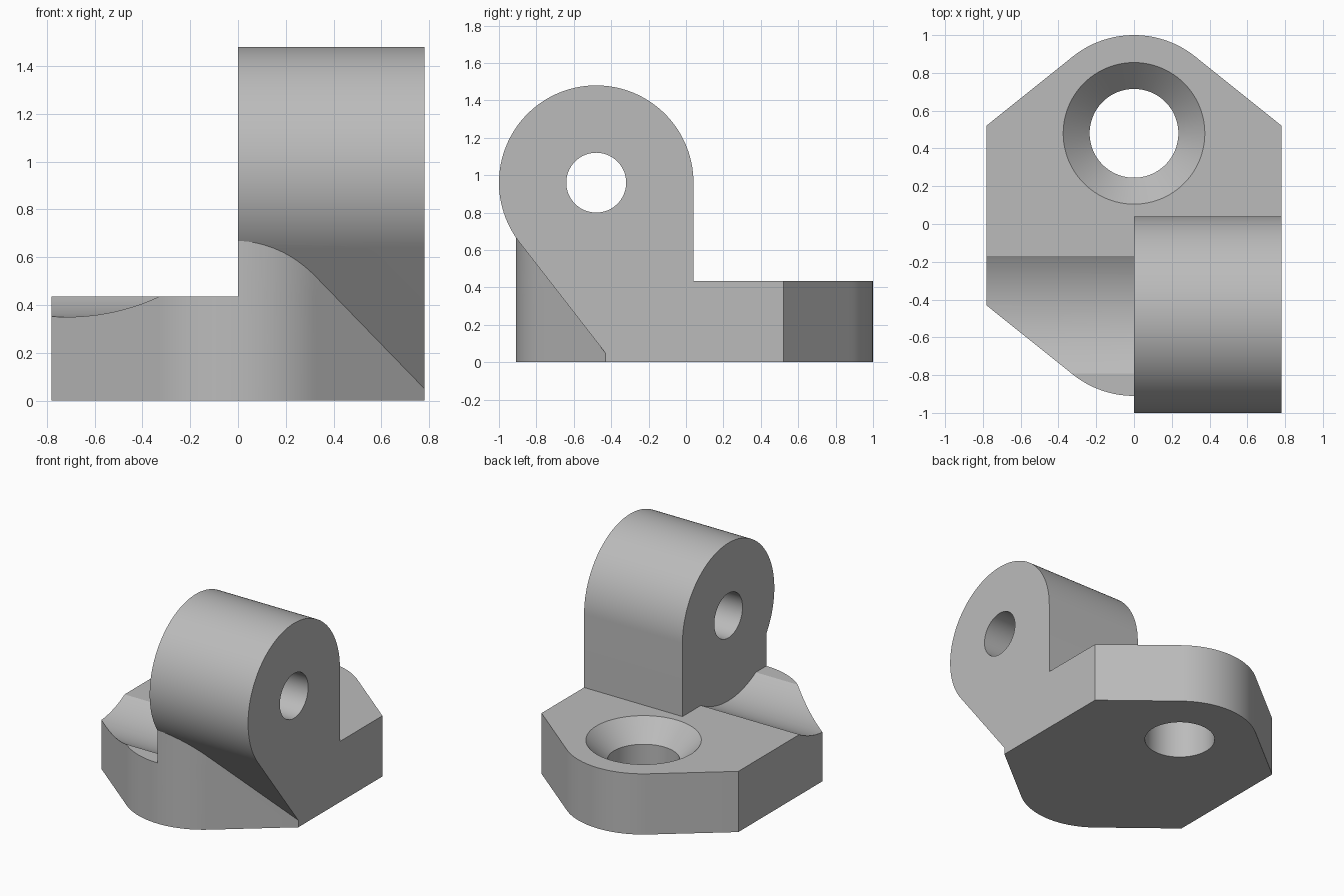
import bpy, bmesh
from math import sin, cos, radians, atan2, degrees
from mathutils import Vector

cube = bpy.data.objects.get("Cube")
if cube:
    bpy.data.objects.remove(cube, do_unlink=True)

# Main dimensions
HALF_W, R = 0.78, 0.52          # half width, common corner radius
PLATE_H = 0.435
BACK_Y, FRONT_Y = 0.48, -0.39   # centres of the rounded plate ends
PIN_Y, PIN_Z = -0.48, 0.96      # hinge axis
TILT = degrees(atan2(0.625, 0.78))

grey = bpy.data.materials.new("plain grey")
grey.use_nodes = True
COLOUR = (0.5, 0.5, 0.5, 1)
grey.diffuse_color = COLOUR
grey.node_tree.nodes["Principled BSDF"].inputs["Base Color"].default_value = COLOUR


def arc(cx, cy, r, start, end, steps):
    angles = [radians(start + (end - start) * i / steps) for i in range(steps + 1)]
    return [(cx + r * cos(a), cy + r * sin(a)) for a in angles]


def prism(name, outline, low, high, axis="z"):
    """Extrude a 2D outline along z, or a (y, z) outline along x."""
    place = (lambda p, h: (p[0], p[1], h)) if axis == "z" else (lambda p, h: (h, p[0], p[1]))
    bm = bmesh.new()
    face = bm.faces.new([bm.verts.new(place(p, low)) for p in outline])
    grown = bmesh.ops.extrude_face_region(bm, geom=[face])
    shift = Vector(place((0, 0), high - low))
    bmesh.ops.translate(bm, vec=shift, verts=[v for v in grown["geom"] if isinstance(v, bmesh.types.BMVert)])
    return finish(name, bm)


def cone(name, centre, r_low, r_high, low, high):
    bm = bmesh.new()
    bmesh.ops.create_cone(bm, cap_ends=True, segments=96, radius1=r_low, radius2=r_high, depth=high - low)
    bmesh.ops.translate(bm, vec=(centre[0], centre[1], (low + high) / 2), verts=bm.verts)
    return finish(name, bm)


def finish(name, bm):
    bmesh.ops.recalc_face_normals(bm, faces=bm.faces)
    mesh = bpy.data.meshes.new(name)
    bm.to_mesh(mesh)
    bm.free()
    mesh.materials.append(grey)
    obj = bpy.data.objects.new(name, mesh)
    bpy.context.collection.objects.link(obj)
    return obj


def combine(target, tool, operation):
    mod = target.modifiers.new(operation, "BOOLEAN")
    mod.operation, mod.solver, mod.object = operation, "EXACT", tool
    bpy.context.view_layer.objects.active = target
    bpy.ops.object.modifier_apply(modifier=mod.name)
    bpy.data.objects.remove(tool, do_unlink=True)


# Corner heights where the tangent flanks meet the straight sides
tx, ty = R * cos(radians(90 - TILT)), R * sin(radians(90 - TILT))
drop = ty - (HALF_W - tx) * tx / ty
back_corner, front_corner = BACK_Y + drop, FRONT_Y - drop

# Mounting plate with rounded, tapered ends
outline = [(HALF_W, front_corner), (HALF_W, back_corner)]
outline += arc(0, BACK_Y, R, 90 - TILT, 90 + TILT, 32)
outline += [(-HALF_W, back_corner), (-HALF_W, front_corner)]
outline += arc(0, FRONT_Y, R, 270 - TILT, 270 + TILT, 32)
bracket = prism("hinge_bracket", outline, 0, PLATE_H)

# Clearance groove for the mating knuckle, on the right half
combine(bracket, prism("groove_cutter", arc(PIN_Y, PIN_Z, 0.61, 0, 357.5, 143), -1, 0, "x"), "DIFFERENCE")

# Countersunk screw hole
combine(bracket, cone("screw_hole_cutter", (0, BACK_Y), 0.235, 0.235, -0.1, 0.6), "DIFFERENCE")
combine(bracket, cone("countersink_cutter", (0, BACK_Y), 0.235, 0.395, PLATE_H - 0.14, PLATE_H + 0.02), "DIFFERENCE")

# Knuckle: round top, straight back, sloping underside
knuckle = [(PIN_Y + R, 0)] + arc(PIN_Y, PIN_Z, R, 0, 218, 96)
knuckle += [(front_corner, 0.05), (front_corner, 0)]
lug = prism("knuckle", knuckle, 0, HALF_W, "x")

# Web that carries the plate's front outline up under the knuckle
web = [(0, -0.1), (0, FRONT_Y - R)] + arc(0, FRONT_Y, R, 270, 270 + TILT, 16)[1:]
web += [(HALF_W, front_corner), (HALF_W, -0.1)]
combine(lug, prism("web", web, 0, 0.9), "UNION")
combine(bracket, lug, "UNION")

# Pin hole through the knuckle
combine(bracket, prism("pin_cutter", arc(PIN_Y, PIN_Z, 0.16, 0, 355, 71), -0.2, 1, "x"), "DIFFERENCE")

bpy.ops.object.select_all(action="DESELECT")
bracket.select_set(True)
bpy.context.view_layer.objects.active = bracket
bpy.ops.object.shade_smooth_by_angle(angle=radians(25))
